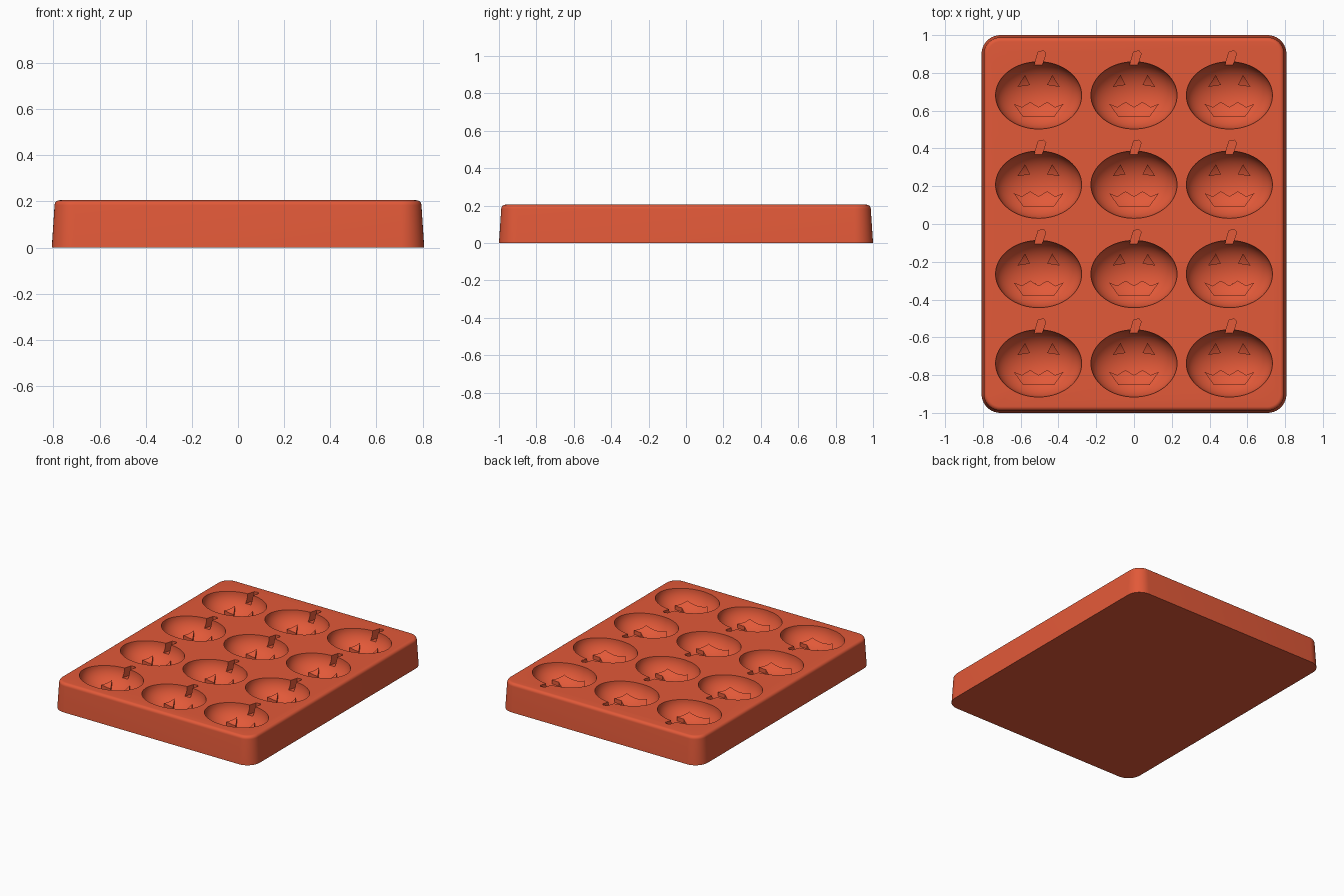
import bpy, bmesh, math
from mathutils import Matrix

old = bpy.data.objects.get("Cube")
if old:
    bpy.data.objects.remove(old, do_unlink=True)

TOP = 0.205
DEPTH = 0.15
ORIGIN = (-0.505, -0.738)      # centre of the first cavity
PITCH = (0.505, 0.473)         # cavity spacing

mat = bpy.data.materials.new("terracotta silicone")
mat.use_nodes = True
colour = (0.76, 0.10, 0.04, 1)
mat.diffuse_color = colour
mat.node_tree.nodes["Principled BSDF"].inputs["Base Color"].default_value = colour


def make_object(name, bm):
    bmesh.ops.recalc_face_normals(bm, faces=bm.faces)
    mesh = bpy.data.meshes.new(name)
    bm.to_mesh(mesh)
    bm.free()
    mesh.materials.append(mat)
    ob = bpy.data.objects.new(name, mesh)
    bpy.context.collection.objects.link(ob)
    return ob


def loft(name, rings):
    """Skin a stack of equal-length rings and cap both ends."""
    bm = bmesh.new()
    loops = [[bm.verts.new(p) for p in ring] for ring in rings]
    n = len(loops[0])
    for a, b in zip(loops, loops[1:]):
        for i in range(n):
            j = (i + 1) % n
            bm.faces.new((a[i], a[j], b[j], b[i]))
    bm.faces.new(loops[0])
    bm.faces.new(loops[-1])
    return make_object(name, bm)


def rounded_rect(hx, hy, r, z, steps=10):
    pts = []
    for q, (sx, sy) in enumerate(((1, 1), (-1, 1), (-1, -1), (1, -1))):
        for k in range(steps + 1):
            a = (q + k / steps) * math.pi / 2
            pts.append((sx * (hx - r) + r * math.cos(a),
                        sy * (hy - r) + r * math.sin(a), z))
    return pts


def bowl(name, shrink):
    bm = bmesh.new()
    bmesh.ops.create_uvsphere(bm, u_segments=64, v_segments=32, radius=1)
    scale = (0.228 - shrink, 0.178 - shrink, DEPTH - shrink)
    bm.transform(Matrix.Translation((0, 0, TOP)) @ Matrix.Diagonal((*scale, 1)))
    return make_object(name, bm)


def prism(name, outline, low, high):
    return loft(name, [[(x, y, z) for x, y in outline] for z in (low, high)])


def boolean(target, tool, operation):
    mod = target.modifiers.new(operation, 'BOOLEAN')
    mod.operation = operation
    mod.solver = 'EXACT'
    mod.object = tool
    bake(target)
    bpy.data.objects.remove(tool, do_unlink=True)


def bake(ob):
    graph = bpy.context.evaluated_depsgraph_get()
    mesh = bpy.data.meshes.new_from_object(ob.evaluated_get(graph))
    ob.modifiers.clear()
    ob.data = mesh


# Tray body: tapered slab with a rounded top edge
rings = [rounded_rect(0.807, 1.0, 0.10, 0)]
for k in range(7):
    a = k / 6 * math.pi / 2
    inset = 0.012 + 0.022 * (1 - math.cos(a))
    rings.append(rounded_rect(0.807 - inset, 1.0 - inset, 0.10 - inset,
                              TOP - 0.022 + 0.022 * math.sin(a)))
tray = loft("mould_tray", rings)

# Pumpkin cavity with raised eyes and mouth
cutter = bowl("cavity_cutter", 0)
eye = [(-0.112, 0.045), (-0.045, 0.055), (-0.072, 0.108)]
jaw = [(-0.132, -0.045), (-0.082, -0.115), (0.082, -0.115), (0.132, -0.045)]
teeth = [(0.088, -0.062), (0.045, -0.035), (0, -0.062), (-0.045, -0.035), (-0.088, -0.062)]
mirrored_eye = [(-x, y) for x, y in eye]
for outline in (eye, mirrored_eye, jaw + teeth):
    ridge = prism("face_ridge", outline, 0, TOP + 0.1)
    boolean(ridge, bowl("inner_bowl", 0.026), 'DIFFERENCE')
    boolean(cutter, ridge, 'DIFFERENCE')

# Tilted stem slot through the cavity wall
stem = [(-0.032, 0.13), (0.008, 0.125), (0.038, 0.222), (0.026, 0.236), (-0.002, 0.23)]
boolean(cutter, prism("stem_cutter", stem, TOP - 0.065, TOP + 0.05), 'UNION')

# Repeat the cavity over the grid and cut the tray
cutter.location = (*ORIGIN, 0)
for axis, count in enumerate((3, 4)):
    mod = cutter.modifiers.new("grid", 'ARRAY')
    mod.count = count
    mod.use_relative_offset = False
    mod.use_constant_offset = True
    mod.constant_offset_displace = [PITCH[axis] if i == axis else 0 for i in range(3)]
bake(cutter)
boolean(tray, cutter, 'DIFFERENCE')

# Smooth shading with crisp rims
bpy.ops.object.select_all(action='DESELECT')
tray.select_set(True)
bpy.context.view_layer.objects.active = tray
bpy.ops.object.shade_smooth_by_angle(angle=math.radians(30))
